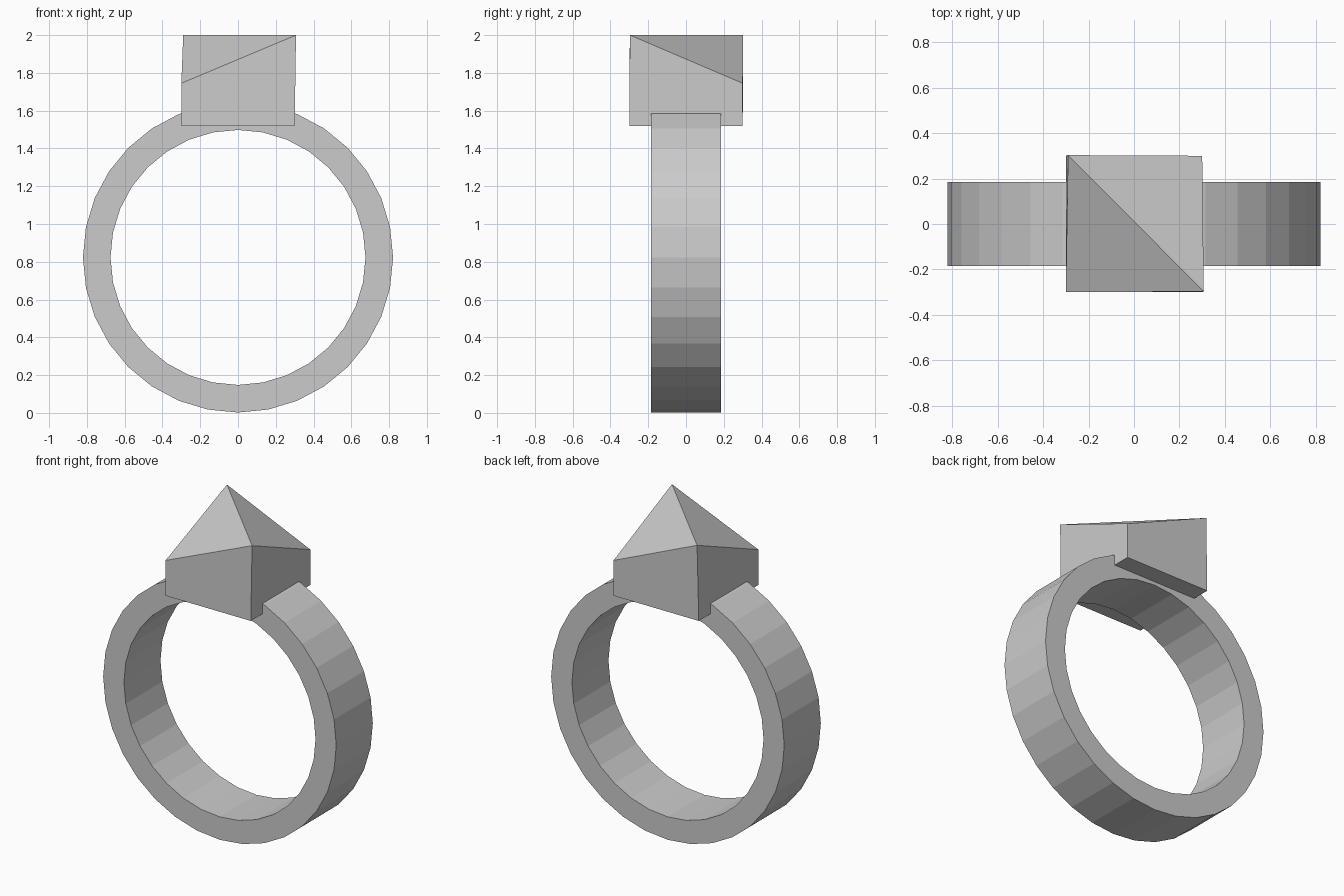
import bpy, bmesh, math

if "Cube" in bpy.data.objects:
    bpy.data.objects.remove(bpy.data.objects["Cube"])


def make_object(name, bm):
    bmesh.ops.recalc_face_normals(bm, faces=bm.faces)
    mesh = bpy.data.meshes.new(name)
    bm.to_mesh(mesh)
    bm.free()
    obj = bpy.data.objects.new(name, mesh)
    bpy.context.collection.objects.link(obj)
    return obj


# Band: rectangular section swept around the finger axis (y)
SEGMENTS, CENTRE_Z, OUTER, INNER, HALF_WIDTH = 32, 0.823, 0.821, 0.675, 0.184
section = [(OUTER, -HALF_WIDTH), (OUTER, HALF_WIDTH),
           (INNER, HALF_WIDTH), (INNER, -HALF_WIDTH)]
bm = bmesh.new()
rings = []
for i in range(SEGMENTS):
    a = 2 * math.pi * i / SEGMENTS
    rings.append([bm.verts.new((r * math.cos(a), y, CENTRE_Z + r * math.sin(a)))
                  for r, y in section])
for i in range(SEGMENTS):
    p, q = rings[i], rings[(i + 1) % SEGMENTS]
    for j in range(4):
        k = (j + 1) % 4
        bm.faces.new((p[j], p[k], q[k], q[j]))
make_object("ring_band", bm)

# Stone: square block with a diagonal ridge between two raised corners
bm = bmesh.new()
bottom = [bm.verts.new((x, y, 1.52)) for x, y in
          [(-0.3, -0.3), (0.3, -0.3), (0.3, 0.3), (-0.3, 0.3)]]
top = [bm.verts.new(c) for c in
       [(-0.3, -0.3, 1.745), (0.307, -0.297, 2.0),
        (0.3, 0.3, 1.745), (-0.29, 0.303, 2.0)]]
bm.faces.new(bottom[::-1])
for i in range(4):
    j = (i + 1) % 4
    bm.faces.new((bottom[i], bottom[j], top[j], top[i]))
bm.faces.new((top[0], top[1], top[3]))
bm.faces.new((top[1], top[2], top[3]))
make_object("stone", bm)
